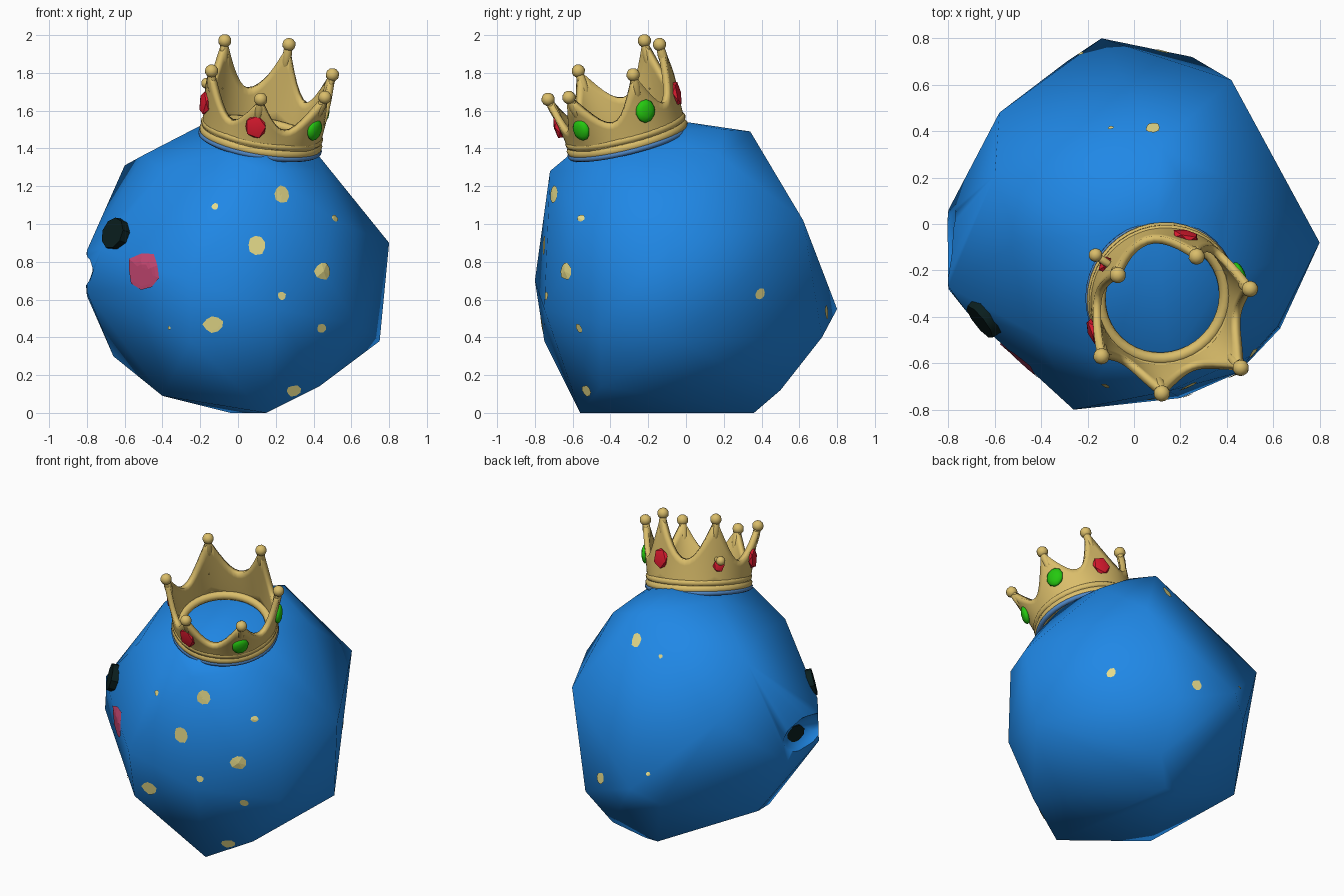
import bpy, bmesh, math, random
from mathutils import Vector, Matrix
from mathutils.bvhtree import BVHTree

if "Cube" in bpy.data.objects:
    bpy.data.objects.remove(bpy.data.objects["Cube"])

random.seed(4)


def material(name, rgb):
    m = bpy.data.materials.new(name)
    m.diffuse_color = (*rgb, 1)
    m.use_nodes = True
    m.node_tree.nodes["Principled BSDF"].inputs["Base Color"].default_value = m.diffuse_color
    return m


BLUE = material("blue", (0.014, 0.245, 0.79))
HAZE = material("grey blue", (0.08, 0.24, 0.55))
GOLD = material("gold", (0.70, 0.51, 0.145))
YELLOW = material("pale yellow", (0.80, 0.72, 0.26))
RED = material("red", (0.75, 0.011, 0.03))
GREEN = material("green", (0.018, 0.58, 0.005))
PINK = material("pink", (0.60, 0.068, 0.18))
BLACK = material("black", (0.003, 0.013, 0.013))


def make_object(name, bm, mat, angle=None):
    bmesh.ops.recalc_face_normals(bm, faces=bm.faces)
    me = bpy.data.meshes.new(name)
    bm.to_mesh(me)
    bm.free()
    me.materials.append(mat)
    ob = bpy.data.objects.new(name, me)
    bpy.context.collection.objects.link(ob)
    if angle:
        smooth(ob, angle)
    return ob


def smooth(ob, angle):
    bpy.ops.object.select_all(action='DESELECT')
    ob.select_set(True)
    bpy.context.view_layer.objects.active = ob
    bpy.ops.object.shade_smooth_by_angle(angle=math.radians(angle))


# Body: faceted boulder from its corner points
corners = [
    (.11, .34, 1.49), (.42, .62, 1.02), (.75, -.04, .38), (.43, -.45, .14),
    (.15, -.56, 0), (-.04, .36, 0), (.05, .36, 0), (.38, -.25, 1.42),
    (-.25, -.75, .38), (-.26, -.8, .70), (-.8, -.28, .64), (-.8, -.27, .86),
    (-.6, .21, 1.31), (.15, -.72, 1.28), (-.4, -.49, 1.28), (-.66, .17, .30),
    (-.4, -.32, .09), (.2, .5, .12), (.25, .72, .4), (.42, .18, 1.36),
    (.25, .02, 1.5), (-.2, -.05, 1.52), (-.58, .48, 1.0), (.63, -.45, .47),
    (.62, -.44, .97), (.8, -.08, .9), (.45, -.39, 1.28), (-.14, .8, .55),
    (-.29, .7, .45), (.45, -.64, .75), (.2, -.75, .55), (-.72, -.38, .87),
    (-.8, .06, .62), (-.81, -.06, .74), (.1, 0, 1.54), (-.1, -.58, 1.38),
    (.2, .2, 1.5), (.38, 0, 1.41), (.50, -.57, 1.03), (.15, -.6, 1.38),
    (-.5, -.08, 1.365),
]
bm = bmesh.new()
for c in corners:
    bm.verts.new(c)
res = bmesh.ops.convex_hull(bm, input=bm.verts)
loose = {g for g in res["geom_interior"] + res["geom_unused"] if isinstance(g, bmesh.types.BMVert)}
bmesh.ops.delete(bm, geom=list(loose), context='VERTS')
body = make_object("body", bm, BLUE)

# Dent in the side of the face
bm = bmesh.new()
bmesh.ops.create_icosphere(bm, subdivisions=2, radius=1,
                           matrix=Matrix.Translation((-.84, -.13, .755)) @ Matrix.Diagonal((.115, .25, .11, 1)))
cutter = make_object("dent_cutter", bm, BLUE)
cutter.hide_render = True
cutter.hide_set(True)
mod = body.modifiers.new("dent", 'BOOLEAN')
mod.operation = 'DIFFERENCE'
mod.object = cutter
bpy.context.view_layer.objects.active = body
bpy.ops.object.modifier_apply(modifier="dent")
smooth(body, 55)

bm = bmesh.new()
bm.from_mesh(body.data)
tree = BVHTree.FromBMesh(bm)
bm.free()


def patch(name, start, direction, radius, mat, sides=9, rings=3, stretch=1.0):
    """Thin irregular plate that hugs the body where the ray lands."""
    p, n, _, _ = tree.ray_cast(Vector(start), Vector(direction).normalized())
    if p is None:
        return
    side = n.cross(Vector((0, 0, 1)))
    side = side.normalized() if side.length > .05 else Vector((1, 0, 0))
    up = side.cross(n)
    up = up if up.z >= 0 else -up
    wobble = [random.uniform(.85, 1.1) for _ in range(sides)]
    bm = bmesh.new()

    def drop(u, v):
        q = p + side * u + up * v
        hit, hn, _, _ = tree.ray_cast(q + n * .12, -n)
        return bm.verts.new((hit if hit else q) + n * .006)

    centre = drop(0, 0)
    last = None
    for r in range(1, rings + 1):
        ring = []
        for i in range(sides):
            a, d = 2 * math.pi * i / sides, radius * r / rings * wobble[i]
            ring.append(drop(d * math.cos(a), d * stretch * math.sin(a)))
        for i in range(sides):
            j = (i + 1) % sides
            if last:
                bm.faces.new((last[i], ring[i], ring[j], last[j]))
            else:
                bm.faces.new((centre, ring[i], ring[j]))
        last = ring
    ob = make_object(name, bm, mat)
    if ob.data.polygons[0].normal.dot(n) < 0:
        ob.data.flip_normals()


# Yellow spots: x, z, radius, stretch on the front
for x, z, r, s in [(.23, 1.16, .047, 1), (.10, .89, .05, 1.05), (.45, .75, .048, 1), (.51, 1.03, .025, .8),
                   (-.12, 1.09, .019, 1), (.23, .62, .024, 1), (-.13, .47, .054, .85),
                   (.44, .45, .028, 1), (.29, .12, .045, .7), (-.36, .45, .01, 1)]:
    patch("front_spot", (x, -2, z), (0, 1, 0), r, YELLOW, stretch=s)
patch("side_spot", (2, .39, .63), (-1, 0, 0), .032, YELLOW)
patch("back_spot", (.12, 2, .53), (0, -1, 0), .035, YELLOW, stretch=1.2)
patch("back_spot", (-.23, 2, .65), (0, -1, 0), .014, YELLOW)
patch("top_spot", (.08, .41, 3), (0, 0, -1), .032, YELLOW, stretch=1.5)
patch("top_spot", (-.10, .41, 3), (0, 0, -1), .014, YELLOW)
patch("cheek", (-.50, -2, .75), (0, 1, 0), .115, PINK, 9, 5, .83)

# Crown frame: tilted forward and to the right
base = Vector((.12, -.31, 1.452))
axis = Vector((.17, -.25, 1)).normalized()
ex = (Vector((1, 0, 0)) - axis * axis.x).normalized()
ey = axis.cross(ex)
RADIUS = .30


def blob(name, pos, size, mat, out=axis, detail=2):
    """Ball, flattened along the outward direction when one is given."""
    rot = Vector(out).to_track_quat('Z', 'Y').to_matrix().to_4x4()
    bm = bmesh.new()
    bmesh.ops.create_icosphere(bm, subdivisions=detail, radius=1,
                               matrix=Matrix.Translation(pos) @ rot @ Matrix.Diagonal((*size, 1)))
    return make_object(name, bm, mat, 45)


def disc(name, pos, out, width, height, depth, mat):
    """Nine-sided button facing outward."""
    rot = Vector(out).to_track_quat('Z', 'Y').to_matrix().to_4x4()
    bm = bmesh.new()
    bmesh.ops.create_cone(bm, cap_ends=True, segments=9, radius1=1, radius2=.93, depth=1,
                          matrix=Matrix.Translation(pos) @ rot @ Matrix.Diagonal((width, height, depth, 1)))
    return make_object(name, bm, mat, 40)


# Eyes: one on the front left, one set in the dent
disc("front_eye", (-.643, -.405, .945), (-.76, -.60, .25), .095, .09, .06, BLACK)
disc("side_eye", (-.738, -.10, .74), (-1, .12, .12), .095, .055, .022, BLACK)


def at(angle, radius, height):
    return base + (ex * math.cos(angle) + ey * math.sin(angle)) * radius + axis * height


def local(p):
    d = Vector(p) - base
    x, y = d.dot(ex), d.dot(ey)
    return math.atan2(y, x) % (2 * math.pi), math.hypot(x, y), d.dot(axis)


tips = sorted(local(p) for p in [(-.07, -.22, 1.97), (.27, -.14, 1.95), (.50, -.28, 1.79),
                                 (.46, -.62, 1.67), (.12, -.73, 1.66), (-.14, -.57, 1.81)])

# Crown wall: pointed rim running between the tips
STEPS, ROWS = 12, 5
rim = []
for i, (a0, r0, h0) in enumerate(tips):
    a1, r1, h1 = tips[(i + 1) % 6]
    a1 += 2 * math.pi if a1 < a0 else 0
    low = .42 * (h0 + h1) / 2
    for s in range(STEPS):
        t = s / STEPS
        r, h = (r0, h0) if t < .5 else (r1, h1)
        w = math.sin(min(t, 1 - t) * math.pi)
        rim.append((a0 + (a1 - a0) * t, r + (RADIUS + .01 - r) * w, h + (low - h) * w))
bm = bmesh.new()
grid = [[bm.verts.new(at(a, RADIUS + (r - RADIUS) * (k / ROWS) ** 1.3, h * k / ROWS))
         for k in range(ROWS + 1)] for a, r, h in rim]
for i, col in enumerate(grid):
    nxt = grid[(i + 1) % len(grid)]
    for k in range(ROWS):
        bm.faces.new((col[k], nxt[k], nxt[k + 1], col[k + 1]))
wall = make_object("crown_wall", bm, GOLD, 50)
mod = wall.modifiers.new("thickness", 'SOLIDIFY')
mod.thickness = .034
mod.offset = 0


# Crown bands: swept rings at the foot
def ring(name, radius, height, thick, mat=GOLD):
    cu = bpy.data.curves.new(name, 'CURVE')
    cu.dimensions = '3D'
    cu.bevel_depth = thick
    cu.bevel_resolution = 2
    sp = cu.splines.new('POLY')
    sp.points.add(39)
    for i, pt in enumerate(sp.points):
        pt.co = (*at(2 * math.pi * i / 40, radius, height), 1)
    sp.use_cyclic_u = True
    cu.materials.append(mat)
    bpy.context.collection.objects.link(bpy.data.objects.new(name, cu))


ring("crown_lower_band", RADIUS, .005, .03)
ring("crown_upper_band", RADIUS + .006, .045, .022)
ring("crown_inner_band", RADIUS - .025, .02, .028)
ring("crown_seat", RADIUS + .016, -.018, .016, HAZE)

# Tip balls with necks
for a, r, h in tips:
    blob("crown_ball", at(a, r, h), (.036, .036, .036), GOLD)
    lean = (at(a, r, h) - at(a, RADIUS + (r - RADIUS) * .5, h * .6)).normalized()
    blob("crown_neck", at(a, r, h) - lean * .06, (.025, .025, .09), GOLD, lean)

# Jewels: place on the wall, colour, scale
for spot, mat, s in [((.09, -.70, 1.51), RED, 1), ((.40, -.55, 1.50), GREEN, .85),
                     ((.42, -.23, 1.60), GREEN, .9), ((.22, -.06, 1.69), RED, 1),
                     ((-.17, -.46, 1.64), RED, 1), ((-.13, -.17, 1.69), RED, .65)]:
    a, _, h = local(spot)
    tip = min(tips, key=lambda t: abs(math.remainder(t[0] - a, 2 * math.pi)))
    r = RADIUS + (tip[1] - RADIUS) * (h / tip[2]) ** 1.3 + .021
    out = at(a, 1, 0) - at(a, 0, 0)
    blob("crown_jewel", at(a, r, h), (.062 * s, .07 * s, .024), mat, out, 1 if mat == RED else 2)

# Small peg on the back left of the crown
a, r, h = local((-.15, -.145, 1.74))
blob("crown_peg", at(a, r - .03, h), (.018, .018, .06), GOLD, at(a, 1, 0) - base)
blob("crown_peg_ball", at(a, r + .02, h), (.03, .03, .03), GOLD)
